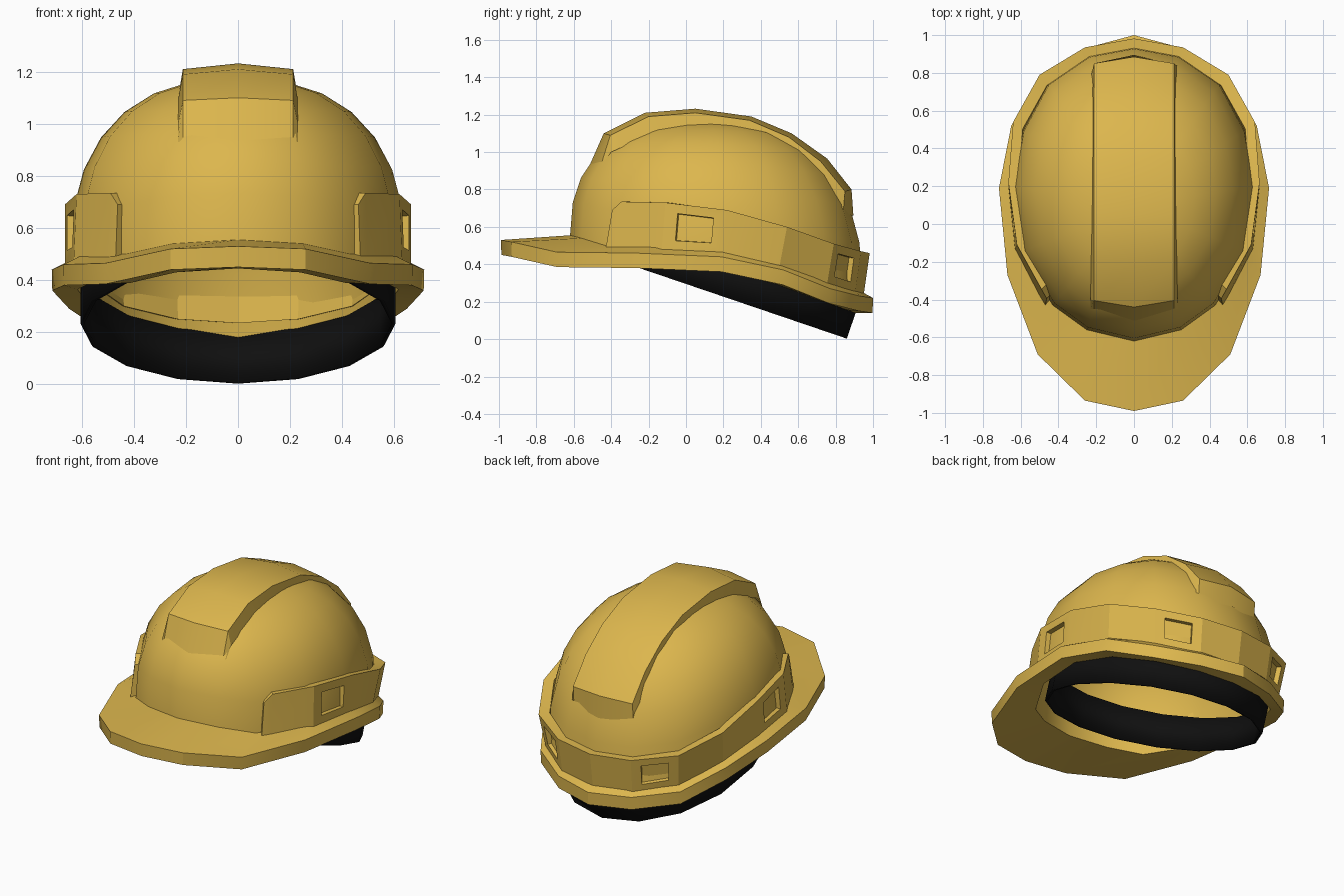
import bpy, bmesh, math
from mathutils import Vector

if "Cube" in bpy.data.objects:
    bpy.data.objects.remove(bpy.data.objects["Cube"])

def material(name, col):
    m = bpy.data.materials.new(name)
    m.diffuse_color = (*col, 1)
    m.use_nodes = True
    m.node_tree.nodes["Principled BSDF"].inputs["Base Color"].default_value = m.diffuse_color
    return m

YELLOW = material("yellow_plastic", (0.72, 0.47, 0.075))
BLACK = material("black_lining", (0.005, 0.005, 0.005))
CX = Vector((0, 0.1, 0))

def full(half):
    """Close a half outline (front to back, +x side) by mirroring it."""
    return half + [(-x, y, z) for x, y, z in half[-2:0:-1]]

def toward(p, f, z):
    return (p[0] * f, CX.y + (p[1] - CX.y) * f, z)

def loft(bm, loops, closed=True):
    """Skin a list of equal-length loops; returns faces by row."""
    rows = [[bm.verts.new(p) for p in l] for l in loops]
    out = []
    for a, b in zip(rows, rows[1:]):
        n = len(a)
        out.append([bm.faces.new((a[i], a[(i + 1) % n], b[(i + 1) % n], b[i]))
                    for i in range(n if closed else n - 1)])
    return rows, out

def finish(bm, name, mat, angle=30):
    bmesh.ops.recalc_face_normals(bm, faces=bm.faces)
    me = bpy.data.meshes.new(name)
    bm.to_mesh(me)
    bm.free()
    ob = bpy.data.objects.new(name, me)
    bpy.context.collection.objects.link(ob)
    me.materials.append(mat)
    bpy.ops.object.select_all(action='DESELECT')
    ob.select_set(True)
    bpy.context.view_layer.objects.active = ob
    bpy.ops.object.shade_smooth_by_angle(angle=math.radians(angle))
    return ob

# Shell: inner dome, brim underside, brim edge, brim top and outer dome
base = full([(0, -.62, .555), (.25, -.56, .54), (.43, -.43, .50), (.6, -.15, .495),
             (.645, .2, .475), (.595, .5, .405), (.46, .75, .315), (.24, .9, .265), (0, .945, .25)])
brim = full([(0, -.99, .53), (.26, -.935, .52), (.51, -.69, .465), (.67, -.27, .46),
             (.715, .19, .44), (.65, .52, .37), (.5, .77, .27), (.26, .93, .23), (0, 1, .22)])

def dome_ring(t, scale, apex, drop):
    c, s = math.cos(t) ** .83, math.sin(t) ** .83
    return [toward(p, scale * c, p[2] - drop + (apex - p[2] + drop) * s) for p in base]

steps = [math.pi / 2 * i / 7 for i in range(7)]
loops = [dome_ring(t, .955, 1.13, .11) for t in reversed(steps)]
loops.append([toward(p, .997, p[2] - .08) for p in brim])
loops.append(brim)
loops += [dome_ring(t, 1, 1.175, 0) for t in steps]
bm = bmesh.new()
rows, _ = loft(bm, loops)
for row, z in ((rows[0], 1.13), (rows[-1], 1.175)):
    tip = bm.verts.new((0, CX.y, z))
    for i in range(16):
        bm.faces.new((row[i], row[(i + 1) % 16], tip))
finish(bm, "helmet_shell", YELLOW)

# Raised centre ridge: (side foot y,z), (upper edge y,z), (crown y,z)
ridge = [(-.45, .93, -.455, .93, -.515, .93), (-.40, 1.0, -.405, 1.09, -.44, 1.10),
         (-.2, 1.09, -.2, 1.19, -.22, 1.21), (.05, 1.10, .05, 1.21, .05, 1.232),
         (.31, 1.06, .34, 1.17, .35, 1.19), (.51, .98, .55, 1.08, .565, 1.10),
         (.66, .88, .72, .95, .755, .965), (.77, .78, .85, .79, .885, .80),
         (.835, .67, .84, .67, .895, .66)]
bm = bmesh.new()
loft(bm, [[(-.23, a, b), (-.212, c, d), (0, e, f), (.212, c, d), (.23, a, b)]
          for a, b, c, d, e, f in ridge], closed=False)
finish(bm, "top_ridge", YELLOW)

# Raised band wrapping the sides and back: bottom x,y,z then top x,y,z
band = [(.47, -.43, .48, .462, -.395, .69), (.5, -.38, .48, .49, -.345, .735),
        (.63, -.13, .48, .62, -.11, .73), (.665, .2, .46, .665, .22, .69),
        (.615, .5, .39, .64, .54, .60), (.475, .755, .30, .50, .79, .51),
        (.25, .905, .25, .26, .935, .47), (0, .95, .235, 0, .982, .46)]
band += [(-a, b, c, -d, e, f) for a, b, c, d, e, f in band[-2::-1]]
bm = bmesh.new()
sections = []
for b in band:
    lo, hi = b[:3], b[3:]
    sections.append([lo, hi, toward(hi, .92, hi[2]), toward(lo, .92, lo[2])])
rows, faces = loft(bm, sections)
bm.faces.new(rows[0])
bm.faces.new(rows[-1])
bmesh.ops.recalc_face_normals(bm, faces=bm.faces)
# Recessed accessory slots in four outer panels
for i in (2, 5, 8, 11):
    f = faces[i][0]
    mid, n = f.calc_center_median(), f.normal.copy()
    corners = [v.co.copy() for v in f.verts]
    for scale, depth in ((.58, 0), (.56, .03)):
        bmesh.ops.inset_individual(bm, faces=[f], thickness=.005)
        for v in f.verts:
            near = min(corners, key=lambda c: (c - v.co).length)
            v.co = mid + (near - mid) * scale - n * depth
finish(bm, "side_band", YELLOW, 20)

# Tilted black headband
normal = Vector((0, .322, .947))
bottom = []
for i in range(16):
    a = math.tau * i / 16
    y = .18 + .68 * math.cos(a)
    bottom.append(Vector((.605 * math.sin(a), y, .295 - .34 * y)))
bm = bmesh.new()
loft(bm, [bottom, [p + normal * .2 for p in bottom]])
ring = finish(bm, "headband", BLACK)
mod = ring.modifiers.new("thickness", 'SOLIDIFY')
mod.thickness = .015
mod.offset = -1
